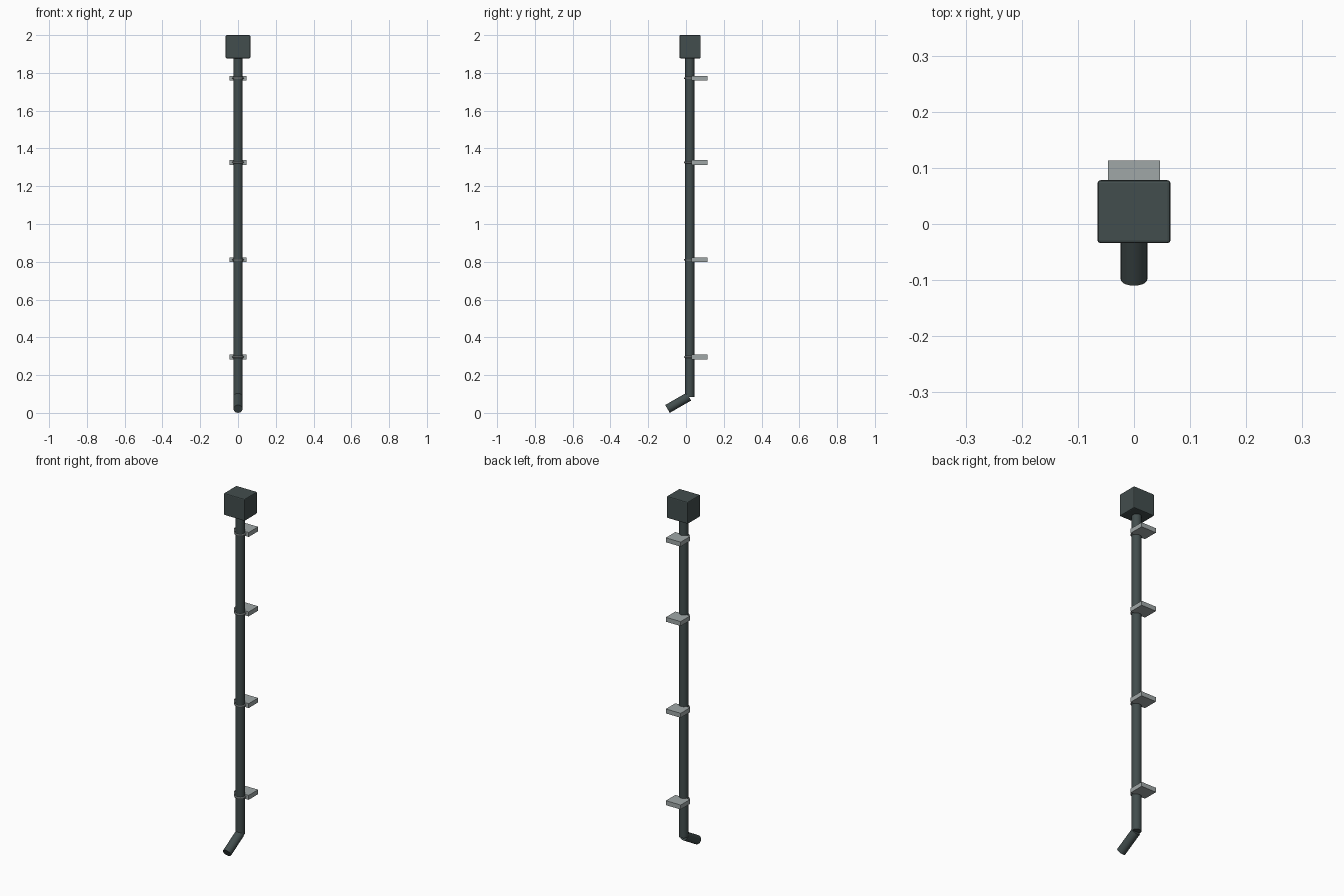
import bpy, math
from mathutils import Vector

if "Cube" in bpy.data.objects:
    bpy.data.objects.remove(bpy.data.objects["Cube"])

PIPE_Y, PIPE_R = 0.02, 0.024


def material(name, color):
    m = bpy.data.materials.new(name)
    m.diffuse_color = color
    m.use_nodes = True
    m.node_tree.nodes["Principled BSDF"].inputs["Base Color"].default_value = m.diffuse_color
    return m


iron = material("dark_iron", (0.055, 0.075, 0.075, 1))
steel = material("grey_steel", (0.35, 0.39, 0.39, 1))


def finish(name, mat, smooth=False):
    ob = bpy.context.object
    ob.name = name
    ob.data.materials.append(mat)
    if smooth:
        bpy.ops.object.shade_smooth_by_angle(angle=math.radians(40))
    return ob


def box(name, lo, hi, mat, bevel=0):
    lo, hi = Vector(lo), Vector(hi)
    bpy.ops.mesh.primitive_cube_add(size=1, location=(lo + hi) / 2)
    bpy.context.object.scale = hi - lo
    bpy.ops.object.transform_apply(location=False, rotation=False, scale=True)
    ob = finish(name, mat)
    if bevel:
        b = ob.modifiers.new("Bevel", 'BEVEL')
        b.width, b.segments = bevel, 2
    return ob


def tube(name, a, b, mat):
    a, b = Vector(a), Vector(b)
    bpy.ops.mesh.primitive_cylinder_add(vertices=20, radius=PIPE_R, depth=(b - a).length,
                                        location=(a + b) / 2)
    bpy.context.object.rotation_euler = (b - a).to_track_quat('Z', 'Y').to_euler()
    return finish(name, mat, True)


# Collector box at the top
box("hopper_box", (-0.065, -0.034, 1.877), (0.065, 0.078, 2.0), iron, 0.005)

# Vertical pipe and angled outlet
tube("downpipe", (0, PIPE_Y, 0.085), (0, PIPE_Y, 1.885), iron)
tube("outlet_shoe", (0, 0.015, 0.086), (0, -0.098, 0.021), iron)

# Wall brackets: a clamp ring round the pipe and a plate behind it
for i, z in enumerate((0.296, 0.811, 1.326, 1.772), 1):
    bpy.ops.mesh.primitive_torus_add(major_segments=24, minor_segments=8, major_radius=0.026,
                                     minor_radius=0.005, location=(0, PIPE_Y, z))
    finish(f"clamp_ring_{i}", steel, True)
    box(f"bracket_plate_{i}", (-0.046, 0.029, z - 0.0125), (0.046, 0.113, z + 0.0125), steel)
